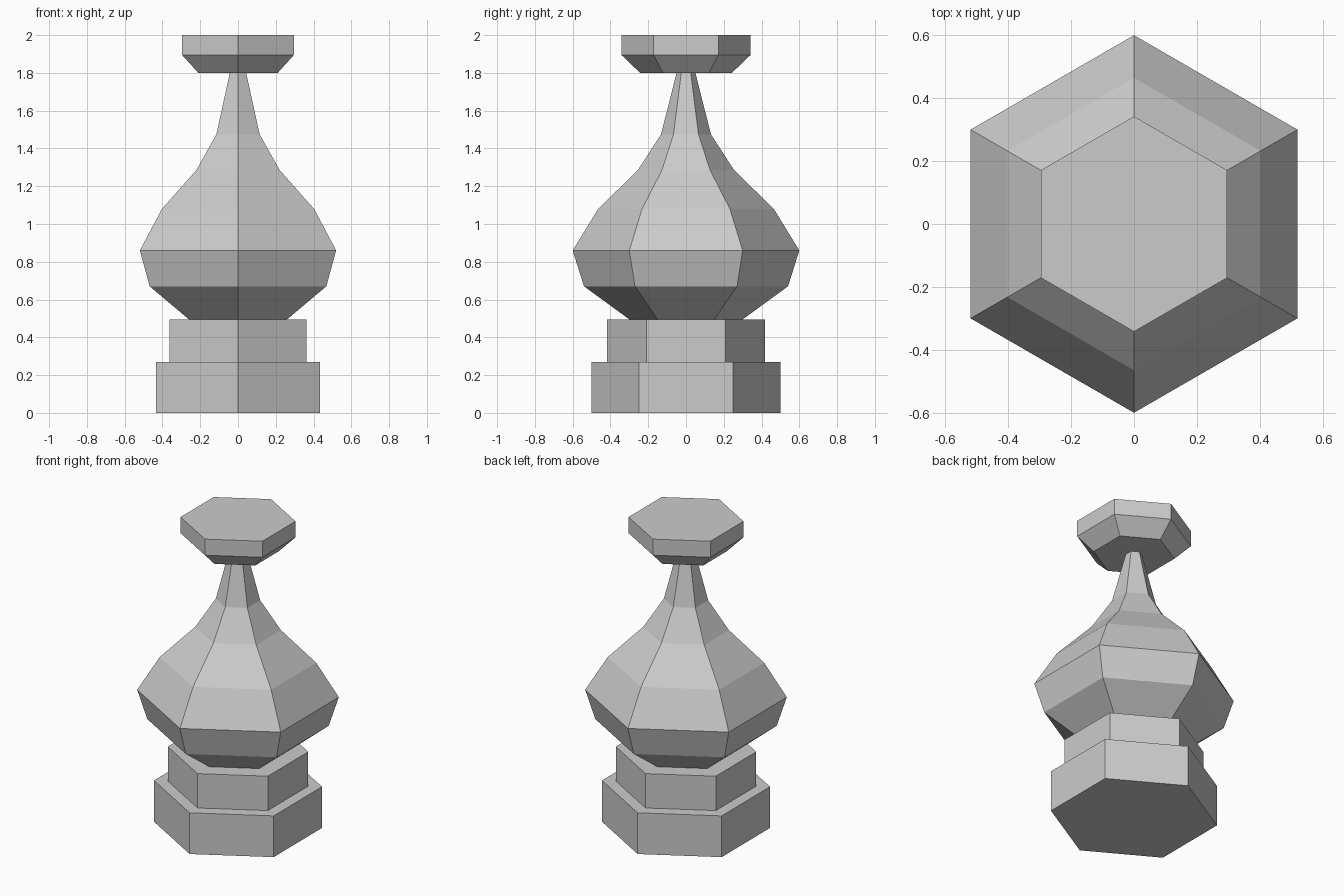
import bpy, bmesh
from math import sin, cos, pi

if "Cube" in bpy.data.objects:
    bpy.data.objects.remove(bpy.data.objects["Cube"])

SIDES = 6


def hex_turned(name, profile):
    """Turn a (radius, z) profile into a closed six-sided solid with corners on +-y."""
    bm = bmesh.new()
    rings = []
    for r, z in profile:
        angles = [pi / 2 + 2 * pi * i / SIDES for i in range(SIDES)]
        rings.append([bm.verts.new((r * cos(a), r * sin(a), z)) for a in angles])
    for low, high in zip(rings, rings[1:]):
        for i in range(SIDES):
            j = (i + 1) % SIDES
            bm.faces.new((low[i], low[j], high[j], high[i]))
    bm.faces.new(rings[0][::-1])
    bm.faces.new(rings[-1])
    bmesh.ops.recalc_face_normals(bm, faces=bm.faces)
    mesh = bpy.data.meshes.new(name)
    bm.to_mesh(mesh)
    bm.free()
    obj = bpy.data.objects.new(name, mesh)
    bpy.context.collection.objects.link(obj)
    return obj


# Stepped foot
hex_turned("base_lower", [(0.50, 0.0), (0.50, 0.27)])
hex_turned("base_upper", [(0.418, 0.27), (0.418, 0.495)])

# Bulbous body tapering into a thin neck
hex_turned("body", [(0.30, 0.495), (0.54, 0.67), (0.60, 0.86), (0.465, 1.08),
                    (0.255, 1.285), (0.132, 1.475), (0.05, 1.80)])

# Flat cap with a chamfered underside
hex_turned("cap", [(0.243, 1.80), (0.342, 1.895), (0.342, 2.0)])
